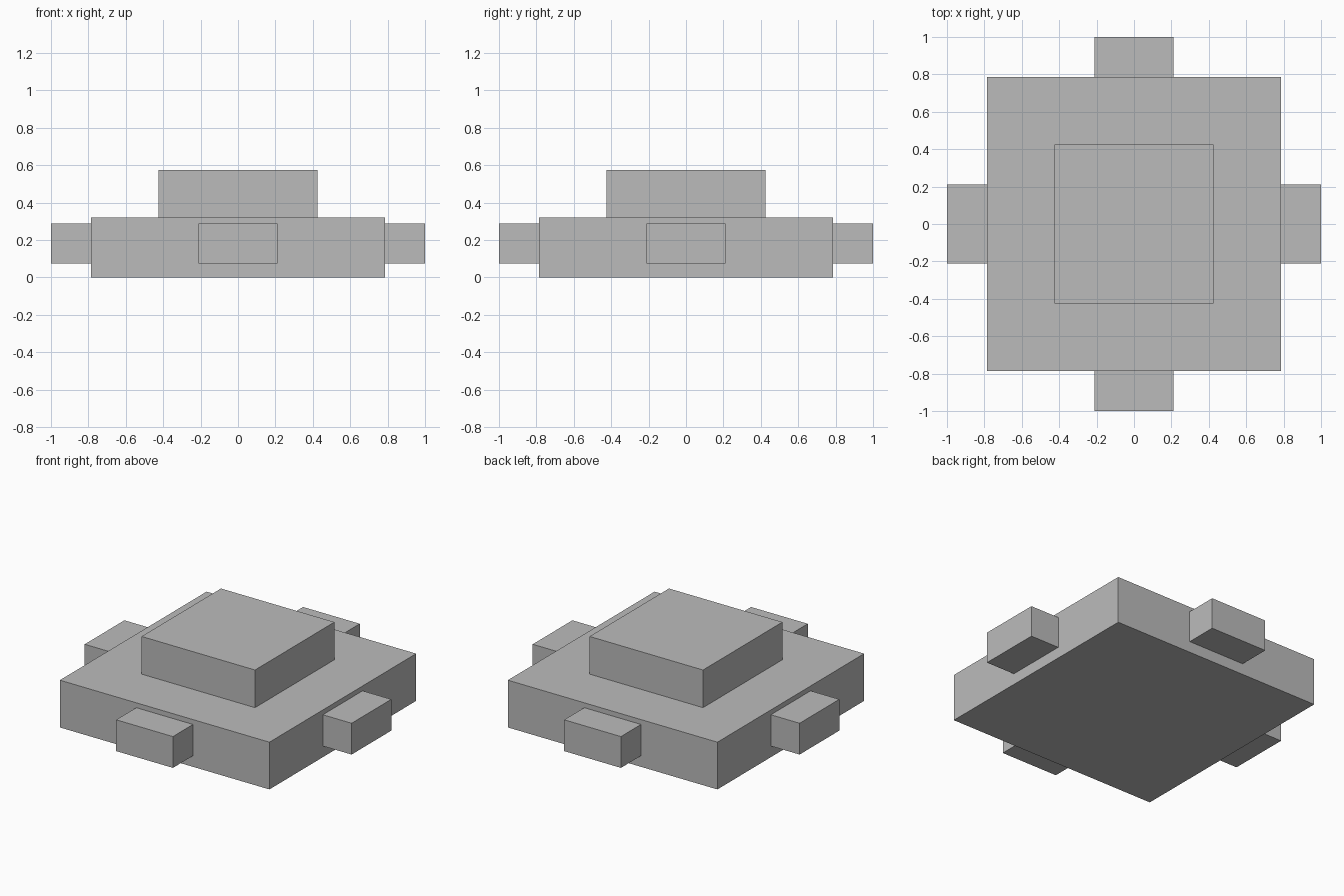
import bpy
from math import cos, sin, pi

cube = bpy.data.objects.get("Cube")
if cube:
    bpy.data.objects.remove(cube, do_unlink=True)

grey = bpy.data.materials.new("plain_grey")
grey.use_nodes = True
colour = (0.5, 0.5, 0.5, 1)
grey.diffuse_color = colour
grey.node_tree.nodes["Principled BSDF"].inputs["Base Color"].default_value = colour


def box(name, size, centre, turn=0):
    """Add a flat-sided box, turned about the vertical axis."""
    bpy.ops.mesh.primitive_cube_add(size=1, location=centre)
    obj = bpy.context.object
    obj.name = name
    obj.scale = size
    obj.rotation_euler.z = turn
    obj.data.materials.append(grey)
    return obj


BASE, BASE_TOP = 0.785, 0.32
RAISED, TOP = 0.425, 0.575
TAB_LOW, TAB_HIGH = 0.075, 0.287

# Wide base slab and the smaller raised block on it
box("base_slab", (2 * BASE, 2 * BASE, BASE_TOP), (0, 0, BASE_TOP / 2))
box("raised_block", (2 * RAISED, 2 * RAISED, TOP - BASE_TOP),
    (0, 0, (TOP + BASE_TOP) / 2))

# One tab in the middle of each side
reach = (1 + BASE) / 2
for i, side in enumerate(("left", "back", "right", "front")):
    a = i * pi / 2
    box(side + "_tab", (1 - BASE, RAISED, TAB_HIGH - TAB_LOW),
        (reach * cos(a), reach * sin(a), (TAB_LOW + TAB_HIGH) / 2), a)
